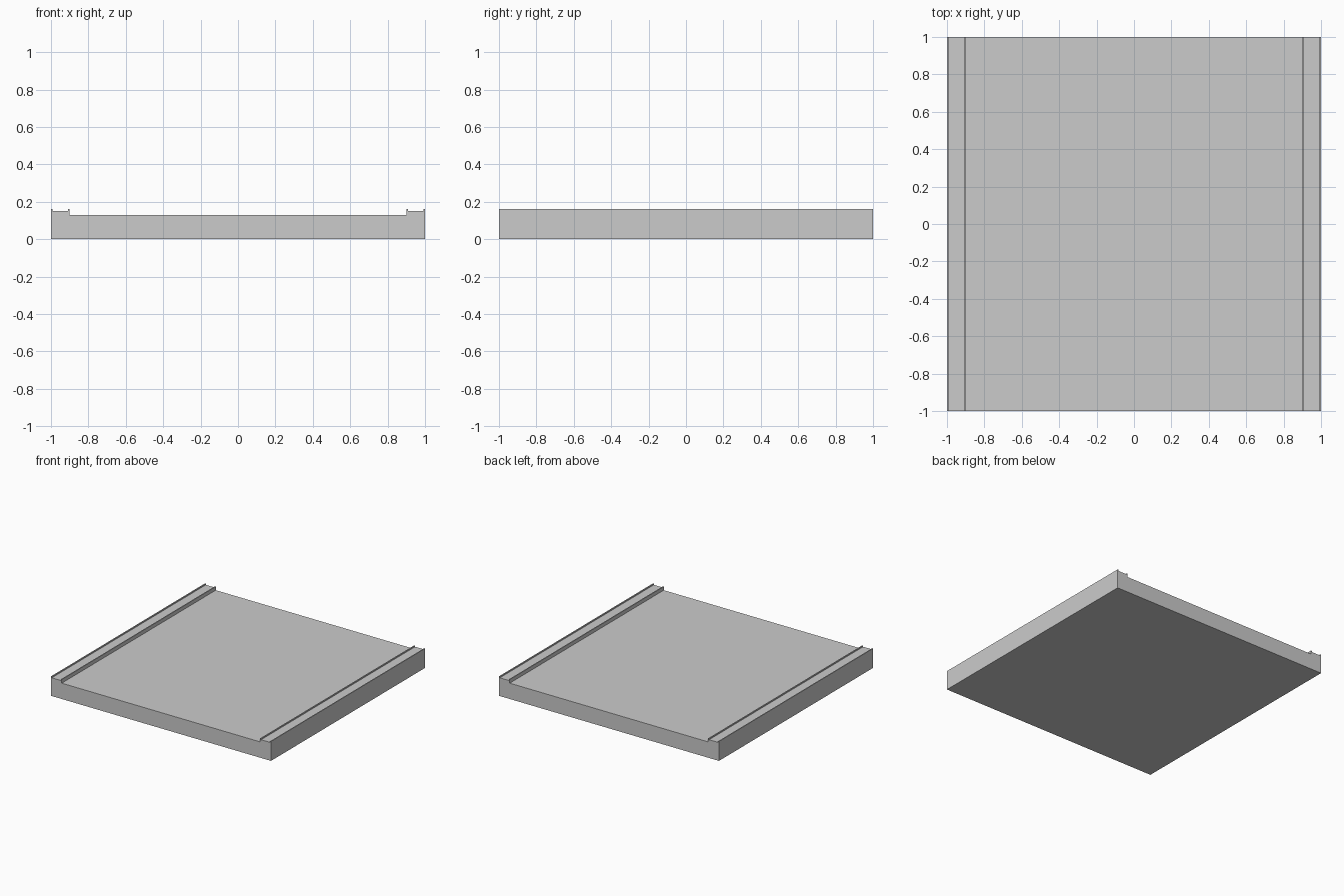
import bpy, bmesh

if "Cube" in bpy.data.objects:
    bpy.data.objects.remove(bpy.data.objects["Cube"])

DECK, CURB, LIP = 0.13, 0.15, 0.16   # heights of deck, curb and lip
LIP_W, INNER = 0.008, 0.902          # lip thickness, inner curb edge

# right half of the cross-section, from the outer bottom to the deck
half = [(1, 0), (1, LIP), (1 - LIP_W, LIP), (1 - LIP_W, CURB),
        (INNER + LIP_W, CURB), (INNER + LIP_W, LIP), (INNER, LIP), (INNER, DECK)]
profile = half + [(-x, z) for x, z in reversed(half)]

# slab with lipped curbs: extrude the section front to back
bm = bmesh.new()
section = bm.faces.new([bm.verts.new((x, -1, z)) for x, z in profile])
ext = bmesh.ops.extrude_face_region(bm, geom=[section], use_keep_orig=True)
moved = [v for v in ext["geom"] if isinstance(v, bmesh.types.BMVert)]
bmesh.ops.translate(bm, verts=moved, vec=(0, 2, 0))
bmesh.ops.recalc_face_normals(bm, faces=bm.faces)

mesh = bpy.data.meshes.new("floor_slab")
bm.to_mesh(mesh)
bm.free()
slab = bpy.data.objects.new("floor_slab", mesh)
bpy.context.collection.objects.link(slab)
